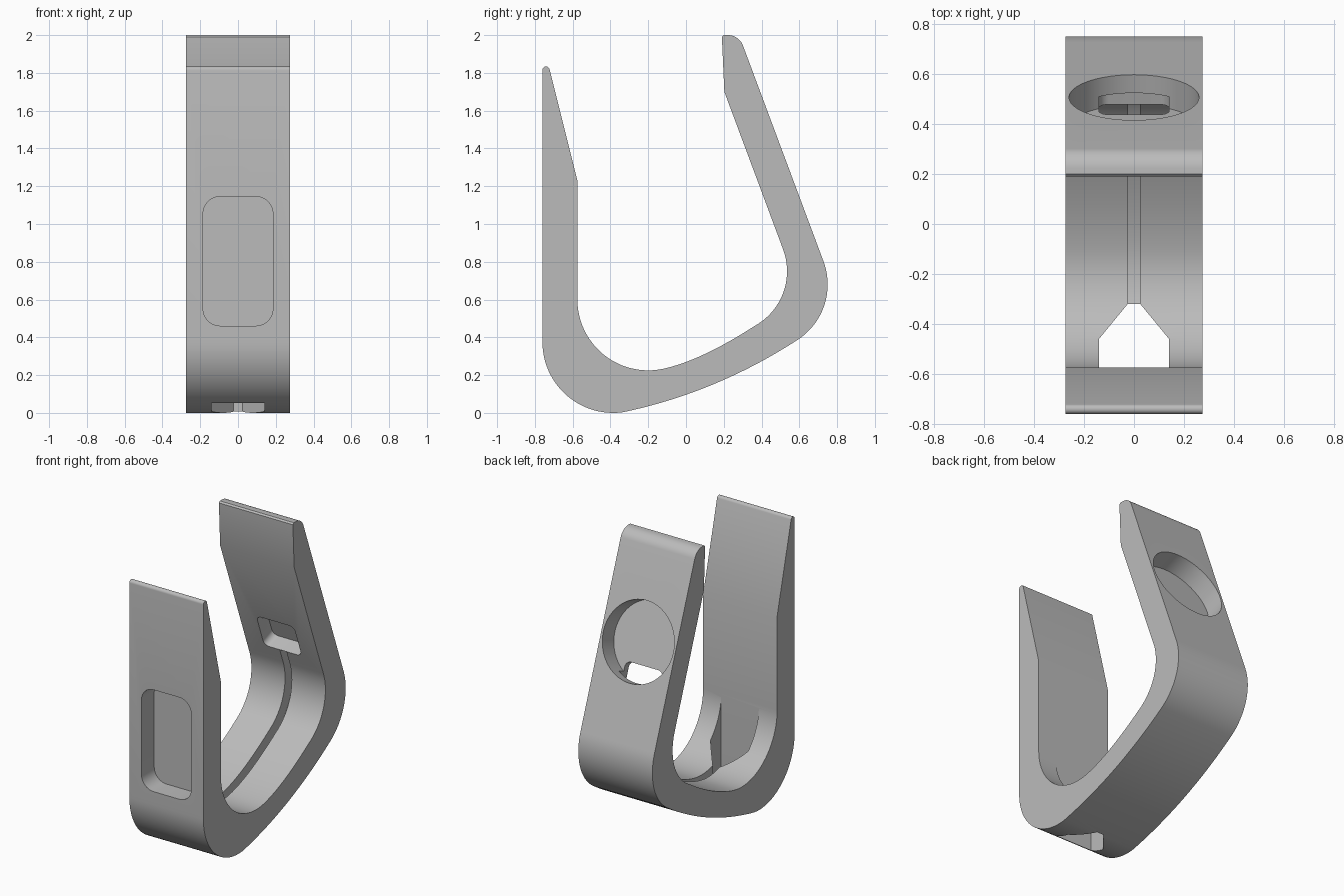
import bpy, bmesh, math
from mathutils import Vector

cube = bpy.data.objects.get("Cube")
if cube:
    bpy.data.objects.remove(cube, do_unlink=True)

HALF_WIDTH = 0.275
TILT = math.radians(20.9)                      # lean of the rear arm
X, Y, Z = Vector((1, 0, 0)), Vector((0, 1, 0)), Vector((0, 0, 1))
OUT = Vector((0, math.cos(TILT), math.sin(TILT)))   # rear arm outward normal
UP = Vector((0, -math.sin(TILT), math.cos(TILT)))   # along the rear arm


def arc(cx, cy, r, a0, a1, n=24):
    angles = [math.radians(a0 + (a1 - a0) * i / n) for i in range(n + 1)]
    return [(cx + r * math.cos(a), cy + r * math.sin(a)) for a in angles]


def bend(p0, p1, p2, n=16):
    """Interior points of a quadratic curve."""
    ts = [i / n for i in range(1, n)]
    return [tuple((1 - t) ** 2 * a + 2 * t * (1 - t) * b + t * t * c
                  for a, b, c in zip(p0, p1, p2)) for t in ts]


def rounded_rect(w, h, r):
    pts = []
    for sx, sy, a in ((1, 1, 0), (-1, 1, 90), (-1, -1, 180), (1, -1, 270)):
        pts += arc(sx * (w - r), sy * (h - r), r, a, a + 90, 8)
    return pts


def prism(name, outline, origin, u, v, axis, d0, d1):
    """Extrude a flat outline from d0 to d1 along an axis."""
    bm = bmesh.new()
    origin = Vector(origin)
    verts = [bm.verts.new(origin + u * a + v * b + axis * d0) for a, b in outline]
    face = bm.faces.new(verts)
    ext = bmesh.ops.extrude_face_region(bm, geom=[face])
    moved = [g for g in ext["geom"] if isinstance(g, bmesh.types.BMVert)]
    bmesh.ops.translate(bm, verts=moved, vec=axis * (d1 - d0))
    bmesh.ops.recalc_face_normals(bm, faces=bm.faces)
    mesh = bpy.data.meshes.new(name)
    bm.to_mesh(mesh)
    bm.free()
    obj = bpy.data.objects.new(name, mesh)
    bpy.context.collection.objects.link(obj)
    return obj


# Side profile: outer run, rear tip, inner run, front tip
front_curve = arc(-0.385, 0.375, 0.375, 180, 278)
rear_curve = arc(0.4, 0.68, 0.35, -57, 20.9)
outer = front_curve + bend(front_curve[-1], (0.162, 0.108), rear_curve[0]) + rear_curve
rear_tip = arc(0.222, 1.915, 0.085, 20.9, 90, 10) + [(0.2, 2.0), (0.19, 1.99), (0.203, 1.7)]
inner_front = arc(-0.2, 0.6, 0.375, 180, 282)
inner_rear = arc(0.205, 0.75, 0.33, -61, 20.9)
inner = inner_front + bend(inner_front[-1], (0.08, 0.277), inner_rear[0]) + inner_rear
front_tip = [(-0.575, 1.23)] + arc(-0.741, 1.815, 0.019, 14, 180, 10)
profile = outer + rear_tip + inner[::-1] + front_tip
hook = prism("hook_body", profile, (0, 0, 0), Y, Z, X, -HALF_WIDTH, HALF_WIDTH)

# Groove following the inner surface up to the rear window
path = [p for p in inner if p[1] < 0.9 and p[0] > -0.38]
path.append((0.478, 0.96))
over, under = [], []
for i, p in enumerate(path):
    a, b = Vector(path[max(i - 1, 0)]), Vector(path[min(i + 1, len(path) - 1)])
    t = (b - a).normalized()
    n = Vector((t.y, -t.x))
    over.append(tuple(Vector(p) - n * 0.03))
    under.append(tuple(Vector(p) + n * 0.08))

# Drop hole that narrows towards the groove
half_hole = [(0.14, -0.574), (0.14, -0.46), (0.025, -0.32)]
hole = half_hole + [(-x, y) for x, y in reversed(half_hole)]

inner_centre = Vector((0, 0.436, 1.075))
disc_centre = Vector((0, 0.505, 1.395))
cutters = [
    prism("front_recess_cutter", rounded_rect(0.185, 0.342, 0.09),
          (0, -0.76, 0.803), X, Z, Y, -0.1, 0.135),
    prism("drop_hole_cutter", hole, (0, 0, 0), X, Y, Z, -0.1, 0.75),
    prism("groove_cutter", over + under[::-1], (0, 0, 0), Y, Z, X, -0.025, 0.025),
    prism("disc_pocket_cutter", arc(0, 0, 0.26, 0, 360, 72)[:-1],
          disc_centre, X, UP, OUT, -0.13, 0.1),
    prism("window_cutter", rounded_rect(0.14, 0.122, 0.04),
          inner_centre, X, UP, OUT, -0.06, 0.1),
]

bpy.context.view_layer.objects.active = hook
hook.select_set(True)
for cutter in cutters:
    cutter.hide_render = True
    mod = hook.modifiers.new(cutter.name, "BOOLEAN")
    mod.operation, mod.solver, mod.object = "DIFFERENCE", "EXACT", cutter
    bpy.ops.object.modifier_apply(modifier=mod.name)
    bpy.data.objects.remove(cutter, do_unlink=True)

# One plain grey finish
grey = bpy.data.materials.new("plain_grey")
grey.use_nodes = True
colour = (0.5, 0.5, 0.5, 1)
grey.diffuse_color = colour
grey.node_tree.nodes["Principled BSDF"].inputs["Base Color"].default_value = colour
hook.data.materials.clear()
hook.data.materials.append(grey)
bpy.ops.object.shade_smooth_by_angle(angle=math.radians(25))
